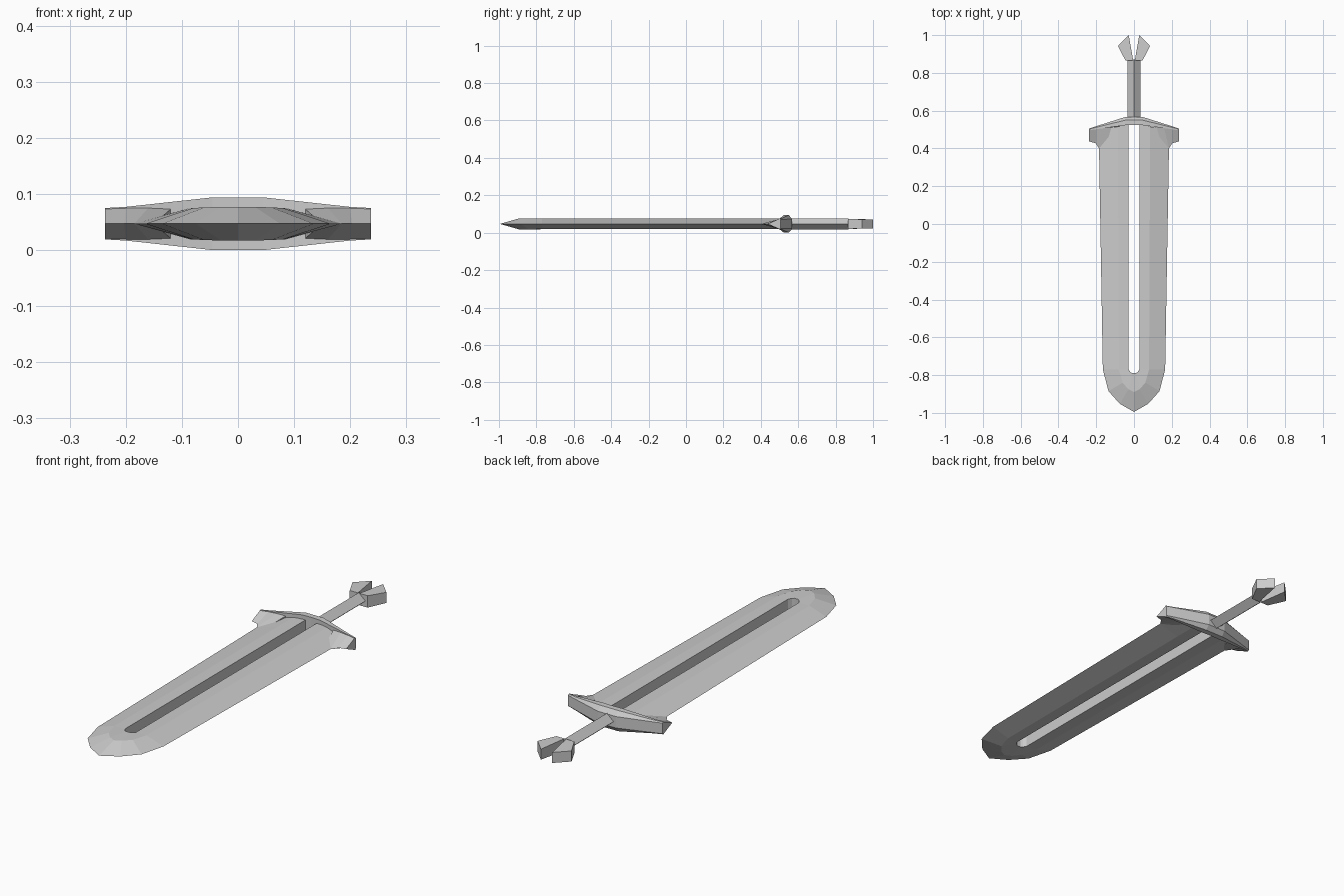
import bpy, bmesh

if "Cube" in bpy.data.objects:
    bpy.data.objects.remove(bpy.data.objects["Cube"])

ZC = 0.047  # mid-plane height of the sword


def loft(name, sections, cap_start=True, cap_end=True, mirror=False):
    """Skin closed rings of points (z relative to the mid-plane)."""
    bm = bmesh.new()
    rings = [[bm.verts.new((x, y, z + ZC)) for x, y, z in s] for s in sections]
    n = len(rings[0])
    for a, b in zip(rings, rings[1:]):
        for i in range(n):
            j = (i + 1) % n
            bm.faces.new((a[i], a[j], b[j], b[i]))
    if cap_start:
        bm.faces.new(rings[0])
    if cap_end:
        bm.faces.new(rings[-1])
    bmesh.ops.recalc_face_normals(bm, faces=bm.faces)
    me = bpy.data.meshes.new(name)
    bm.to_mesh(me)
    bm.free()
    ob = bpy.data.objects.new(name, me)
    bpy.context.collection.objects.link(ob)
    if mirror:
        mod = ob.modifiers.new("mirror", 'MIRROR')
        mod.use_clip = True
    return ob


# Blade: slot wall, ridge and sharp edge followed from guard around the tip
def blade_section(inner, ridge, edge, h):
    return [(*inner, h), (*ridge, h), (*edge, 0), (*ridge, -h), (*inner, -h)]


loft("blade", [
    blade_section((.028, .53), (.085, .515), (.186, .505), .028),
    blade_section((.028, .40), (.085, .40), (.185, .40), .028),
    blade_section((.028, -.77), (.08, -.77), (.165, -.77), .028),
    blade_section((.018, -.785), (.06, -.84), (.135, -.885), .029),
    blade_section((.009, -.79), (.03, -.875), (.075, -.952), .03),
    blade_section((0, -.79), (0, -.89), (0, -.995), .03),
], cap_end=False, mirror=True)


# Flared shoulders: wedges from the guard down to the blade edge
def shoulder_section(x_back, y_back, h, x_front, y_front):
    return [(x_back, y_back, h), (x_front, y_front, 0), (x_back, y_back, -h)]


loft("blade_shoulder", [
    shoulder_section(.12, .512, .026, .15, .40),
    shoulder_section(.16, .508, .028, .185, .40),
    shoulder_section(.20, .503, .028, .203, .428),
    shoulder_section(.237, .50, .028, .237, .437),
], mirror=True)


# Crossguard: hexagonal bar swept back and thinned to its ends
def guard_section(x, front, top, back, h, hb):
    return [(x, front, h), (x, top, h), (x, back, hb),
            (x, back, -hb), (x, top, -h), (x, front, -h)]


loft("crossguard", [
    guard_section(0, .525, .55, .567, .047, .026),
    guard_section(.045, .523, .55, .567, .047, .026),
    guard_section(.20, .502, .512, .518, .030, .024),
    guard_section(.237, .496, .502, .506, .028, .024),
], cap_start=False, mirror=True)

# Grip: diamond-section rod
loft("grip", [[(.034, y, 0), (0, y, .029), (-.034, y, 0), (0, y, -.029)]
              for y in (.555, .87)])

# Split pommel: two angular prongs
prong = [(.004, .865), (.045, .865), (.085, .942), (.028, 1.0)]
loft("pommel_prong", [[(x, y, s * (.027 if y < .9 else .024)) for x, y in prong]
                      for s in (-1, 1)], mirror=True).modifiers[0].use_clip = False
